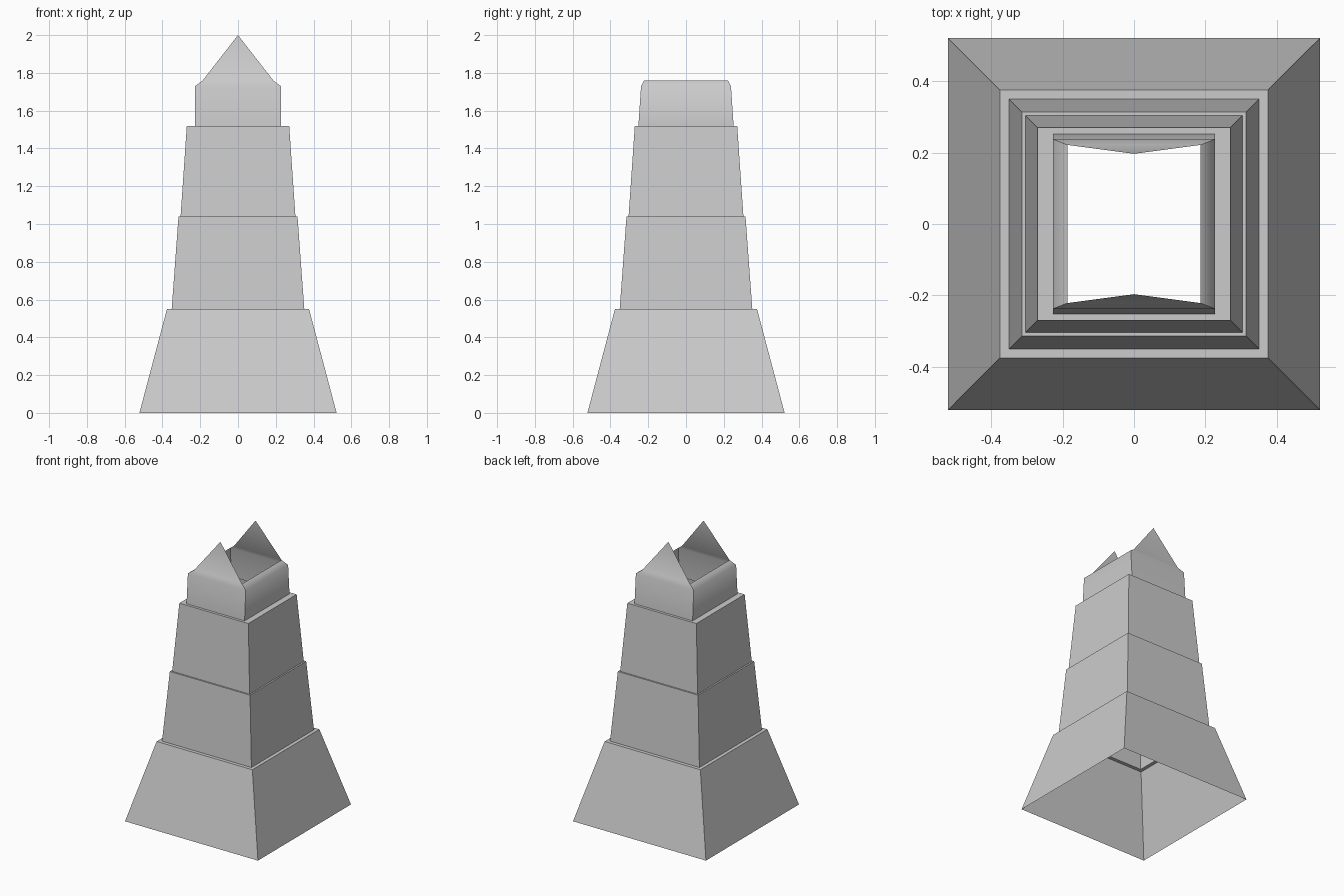
import bpy, bmesh, math

if "Cube" in bpy.data.objects:
    bpy.data.objects.remove(bpy.data.objects["Cube"])


def finish(name, bm):
    mesh = bpy.data.meshes.new(name)
    bm.to_mesh(mesh)
    bm.free()
    obj = bpy.data.objects.new(name, mesh)
    bpy.context.collection.objects.link(obj)
    return obj


def loft(bm, rings):
    """Open square shell through (half x, half y, z) rings."""
    loops = [[bm.verts.new((sx * hx, sy * hy, z))
              for sx, sy in ((-1, -1), (1, -1), (1, 1), (-1, 1))]
             for hx, hy, z in rings]
    for a, b in zip(loops, loops[1:]):
        for i in range(4):
            j = (i + 1) % 4
            bm.faces.new((a[i], a[j], b[j], b[i]))
    return loops


# Tapered hollow tiers, each ending in a narrow ledge
tiers = [
    ("base_tier", 0.522, 0.376, 0.0, 0.55, 0.351, 0.351),
    ("lower_tier", 0.351, 0.315, 0.55, 1.04, 0.304, 0.304),
    ("upper_tier", 0.304, 0.271, 1.04, 1.52, 0.228, 0.252),
]
for name, bottom, top, z0, z1, ledge_x, ledge_y in tiers:
    bm = bmesh.new()
    loft(bm, [(bottom, bottom, z0), (top, top, z1), (ledge_x, ledge_y, z1)])
    finish(name, bm)

# Open crown with bent-in rims and a pointed gable at front and back
bm = bmesh.new()
rim = loft(bm, [(0.228, 0.252, 1.52), (0.227, 0.238, 1.73), (0.187, 0.222, 1.76)])[-1]
for i, side in ((0, -1), (2, 1)):
    apex = bm.verts.new((0, side * 0.197, 2.0))
    bm.faces.new((rim[i], rim[i + 1], apex))
crown = finish("crown", bm)
bpy.context.view_layer.objects.active = crown
crown.select_set(True)
bpy.ops.object.shade_smooth_by_angle(angle=math.radians(62))
